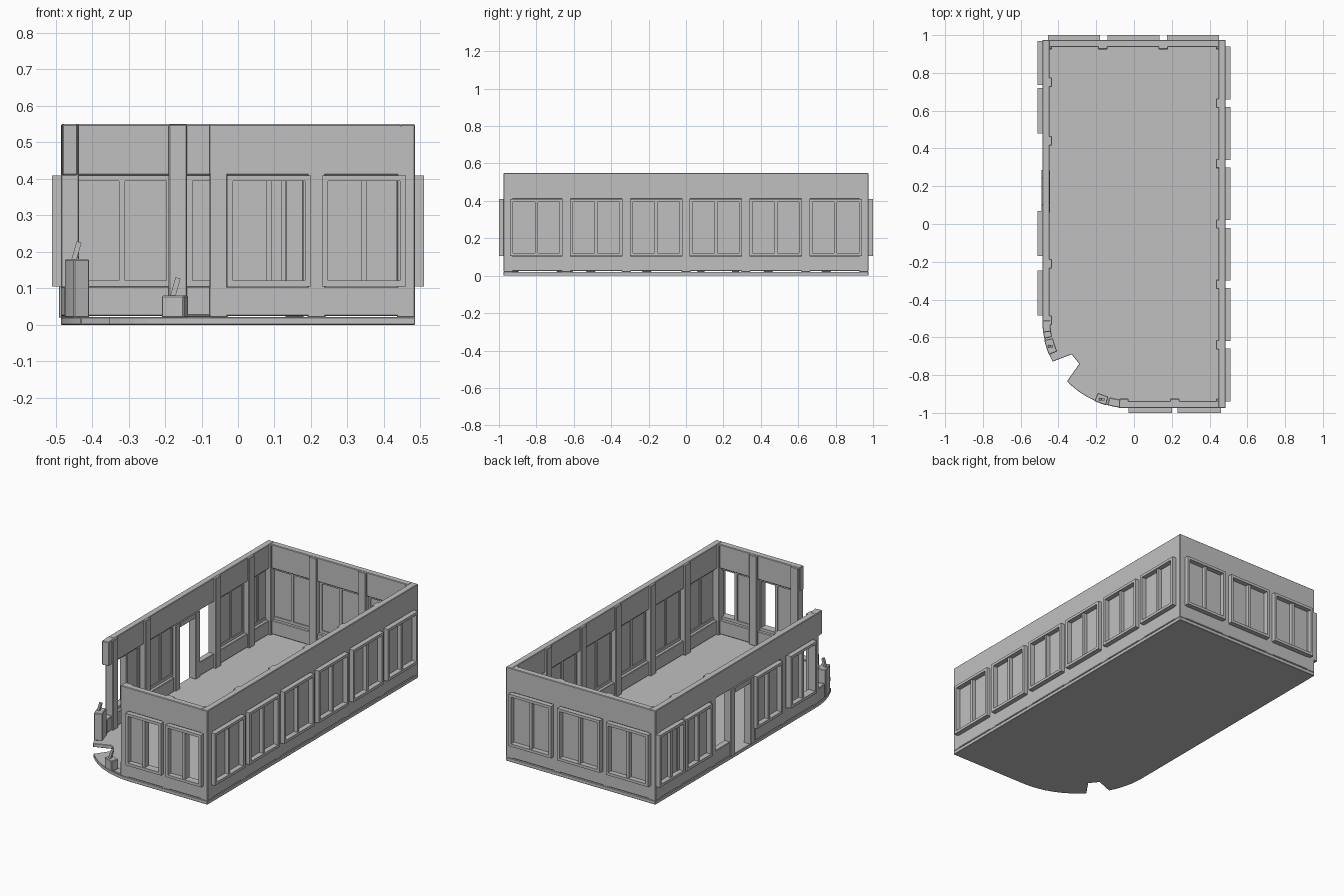
import bpy, bmesh, math
from mathutils import Matrix, Vector

if "Cube" in bpy.data.objects:
    bpy.data.objects.remove(bpy.data.objects["Cube"])

HX, HY = 0.485, 0.975          # outer wall faces
T = 0.038                      # wall thickness
SILL, HEAD, TOP = 0.105, 0.41, 0.55
CX, CY, R = -0.02, -0.51, 0.465  # rounded corner

grey = bpy.data.materials.new("plain grey")
grey.diffuse_color = (0.53, 0.53, 0.53, 1)
grey.use_nodes = True
grey.node_tree.nodes["Principled BSDF"].inputs["Base Color"].default_value = grey.diffuse_color


def finish(name, bm, bevel=0.0):
    bmesh.ops.recalc_face_normals(bm, faces=bm.faces)
    me = bpy.data.meshes.new(name)
    bm.to_mesh(me)
    bm.free()
    ob = bpy.data.objects.new(name, me)
    bpy.context.collection.objects.link(ob)
    me.materials.append(grey)
    if bevel:
        m = ob.modifiers.new("bevel", 'BEVEL')
        m.width, m.segments, m.limit_method = bevel, 1, 'ANGLE'
    return ob


def place(side, s, d):
    """Wall position: s runs along the wall, d is outward from its face."""
    return {'right': (HX + d, s), 'left': (-HX - d, s),
            'back': (s, HY + d), 'front': (s, -HY - d)}[side]


def add_box(bm, side, s0, s1, d0, d1, z0, z1):
    a, b = place(side, s0, d0), place(side, s1, d1)
    mid = Vector(((a[0] + b[0]) / 2, (a[1] + b[1]) / 2, (z0 + z1) / 2))
    size = (abs(b[0] - a[0]), abs(b[1] - a[1]), z1 - z0, 1)
    bmesh.ops.create_cube(bm, size=1, matrix=Matrix.Translation(mid) @ Matrix.Diagonal(size))


def prism(name, pts, z0, z1, bevel=0.0):
    bm = bmesh.new()
    f = bm.faces.new([bm.verts.new((x, y, z0)) for x, y in pts])
    up = bmesh.ops.extrude_face_region(bm, geom=[f])
    bmesh.ops.translate(bm, vec=(0, 0, z1 - z0),
                        verts=[g for g in up['geom'] if isinstance(g, bmesh.types.BMVert)])
    return finish(name, bm, bevel)


def arc(a0, a1, r, n=8):
    return [(CX + r * math.cos(math.radians(a0 + (a1 - a0) * i / n)),
             CY + r * math.sin(math.radians(a0 + (a1 - a0) * i / n))) for i in range(n + 1)]


def arc_wall(name, a0, a1, z0, z1, bevel=0.003):
    return prism(name, arc(a0, a1, R) + arc(a1, a0, R - T - 0.004), z0, z1, bevel)


def window(side, s0, s1, open_pane=None):
    """Protruding frame with mullion and two recessed panes."""
    bm = bmesh.new()
    w, mid = 0.016, (s0 + s1) / 2
    for a, b in ((s0, s0 + w), (s1 - w, s1), (mid - 0.008, mid + 0.008)):
        out = 0.018 if a > s0 and b < s1 else 0.025
        add_box(bm, side, a, b, -0.02, out, SILL + w, HEAD - w)
    for a, b in ((SILL, SILL + w), (HEAD - w, HEAD)):
        add_box(bm, side, s0, s1, -0.02, 0.025, a, b)
    finish(side + "_window_frame", bm)
    bm = bmesh.new()
    for i, (a, b) in enumerate(((s0 + w, mid - 0.008), (mid + 0.008, s1 - w))):
        if i != open_pane:
            add_box(bm, side, a, b, -0.014, -0.004, SILL + w, HEAD - w)
    finish(side + "_window_panes", bm)


def wall(side, beam, lows, piers):
    """Head beam, low wall pieces and full-height piers."""
    bm = bmesh.new()
    add_box(bm, side, *beam, -T, 0, HEAD, TOP)
    finish(side + "_head_beam", bm, 0.003)
    bm = bmesh.new()
    for a, b in lows:
        add_box(bm, side, a, b, -T, 0, 0.024, SILL)
    finish(side + "_low_wall", bm, 0.003)
    bm = bmesh.new()
    for p in piers:
        add_box(bm, side, p - 0.025, p + 0.025, -T - 0.012, 0, 0.02, TOP - 0.001)
    finish(side + "_piers", bm, 0.003)


# Floor slab with rounded, chipped front-left corner
slab = [(HX, HY), (-HX, HY)] + arc(180, 208, R) + [(-0.33, -0.69), (-0.29, -0.74)]
slab += arc(224, 270, R) + [(HX, -HY)]
prism("floor_slab", slab, 0, 0.021, 0.002)

# Four walls
wall('right', (-HY, HY), [(-HY, HY)], [-0.64, -0.32, 0, 0.32, 0.64])
wall('back', (-HX + T, HX - T), [(-HX + T, HX - T)], [-0.165, 0.155])
wall('left', (CY, HY), [(CY, 0.05), (0.28, HY)], [-0.51, -0.21, 0.44, 0.75])
wall('front', (-0.08, HX - T), [(-0.08, HX - T)], [-0.053, 0.215])

# Corner posts
bm = bmesh.new()
for side, s0, s1 in (('right', HY - 0.05, HY), ('right', -HY, -HY + 0.05), ('left', HY - 0.05, HY)):
    add_box(bm, side, s0, s1, -0.05, 0, 0.02, TOP - 0.002)
finish("corner_posts", bm, 0.003)

# Windows
for i in range(6):
    c = -0.8 + 0.32 * i
    window('right', c - 0.14, c + 0.14)
for a, b in ((-0.455, -0.18), (-0.14, 0.135), (0.175, 0.45)):
    window('back', a, b)
for a, b in ((-0.03, 0.2), (0.23, 0.46)):
    window('front', a, b, 1)
for a, b, o in ((0.735, 0.97, None), (0.48, 0.72, None), (-0.17, 0.07, None), (-0.485, -0.245, 0)):
    window('left', a, b, o)

# Door frame in the left wall
bm = bmesh.new()
for a, b in ((0.06, 0.1), (0.245, 0.285)):
    add_box(bm, 'left', a, b, -T - 0.002, 0.006, 0.02, HEAD)
add_box(bm, 'left', 0.1, 0.245, -T - 0.002, 0.006, HEAD - 0.03, HEAD)
finish("door_frame", bm, 0.002)

# Broken wall remains around the rounded corner
arc_wall("broken_beam_end", 180, 188, HEAD, TOP)
arc_wall("broken_low_wall", 180, 192, 0.024, SILL)
arc_wall("front_low_remnant", 255, 263, 0.021, 0.03)


def stub(name, a0, a1, h, peg_h):
    prism(name, arc(a0, a1, R + 0.002, 3) + arc(a1, a0, R - 0.045, 3), 0.02, h, 0.003)
    a = math.radians((a0 + a1) / 2)
    bm = bmesh.new()
    m = Matrix.Translation((CX + (R - 0.02) * math.cos(a), CY + (R - 0.02) * math.sin(a), h + peg_h / 2 - 0.004))
    m = m @ Matrix.Rotation(math.radians(16), 4, 'Y') @ Matrix.Diagonal((0.014, 0.014, peg_h + 0.008, 1))
    bmesh.ops.create_cube(bm, size=1, matrix=m)
    finish(name + "_peg", bm)


stub("tall_stub", 193, 203, 0.18, 0.048)
stub("short_stub", 246, 254, 0.08, 0.05)
